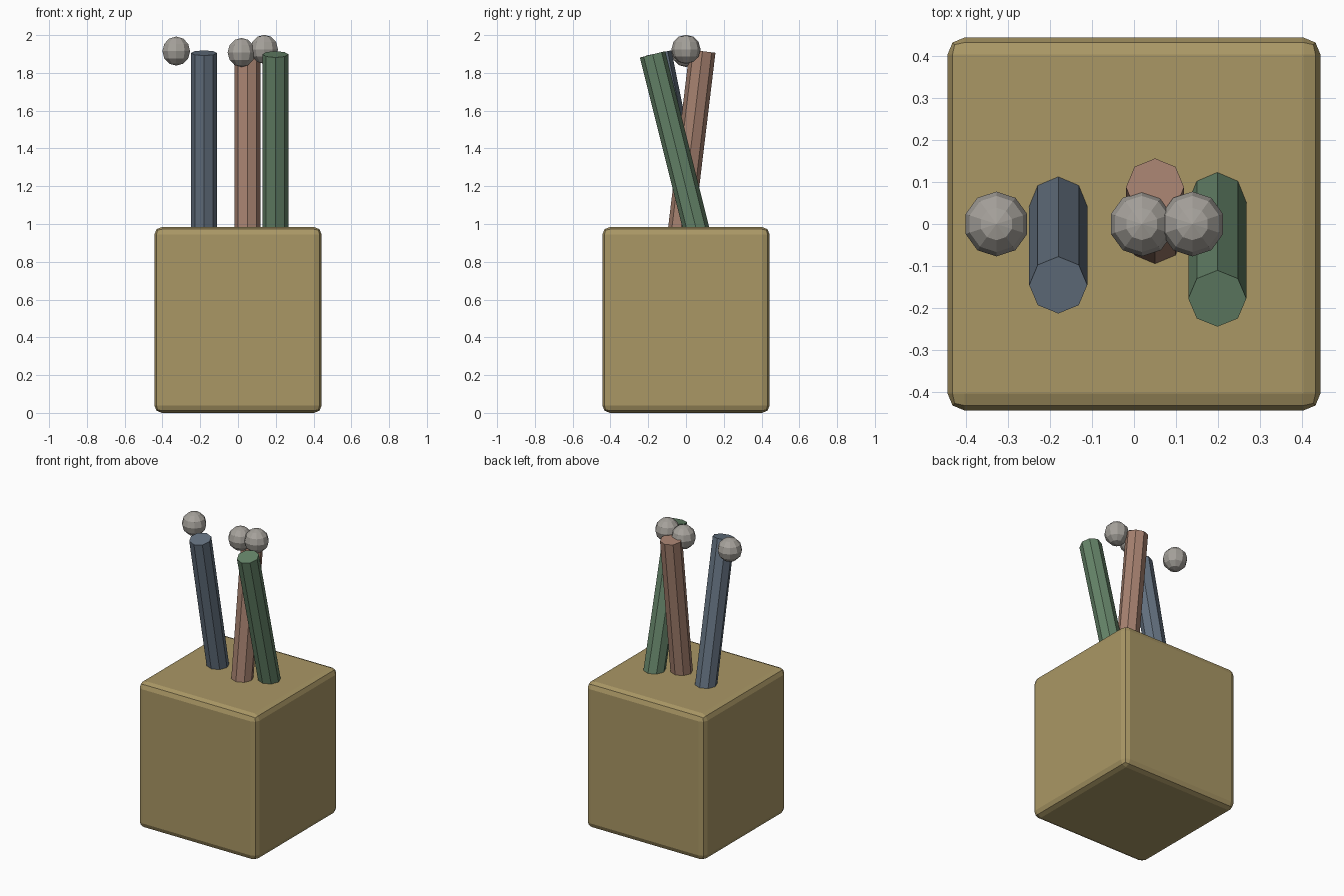
import bpy
from math import sin, cos

if "Cube" in bpy.data.objects:
    bpy.data.objects.remove(bpy.data.objects["Cube"])


def paint(obj, name, rgb):
    mat = bpy.data.materials.new(name)
    mat.diffuse_color = (*rgb, 1)
    mat.use_nodes = True
    mat.node_tree.nodes["Principled BSDF"].inputs["Base Color"].default_value = mat.diffuse_color
    obj.data.materials.append(mat)


# Box-shaped holder with rounded edges
HALF, HEIGHT = 0.443, 0.984
bpy.ops.mesh.primitive_cube_add(size=1, location=(0, 0, HEIGHT / 2))
box = bpy.context.object
box.name = "holder_box"
box.scale = (2 * HALF, 2 * HALF, HEIGHT)
bpy.ops.object.transform_apply(location=False, rotation=False, scale=True)
bevel = box.modifiers.new("rounded_edges", "BEVEL")
bevel.width = 0.04
bevel.segments = 2
paint(box, "tan", (0.40, 0.31, 0.13))

# Leaning octagonal sticks, each with a floating ball tip
PIVOT_Z, HALF_LENGTH, TIP_REACH = 1.19, 0.73, 0.74
sticks = [
    ("blue", -0.18, 0.20, (0.13, 0.17, 0.22)),
    ("pink", 0.05, -0.12, (0.38, 0.22, 0.16)),
    ("green", 0.198, 0.245, (0.13, 0.23, 0.14)),
]
for name, x, lean, rgb in sticks:
    bpy.ops.mesh.primitive_cylinder_add(
        vertices=8, radius=0.069, depth=2 * HALF_LENGTH,
        location=(x, 0, PIVOT_Z), rotation=(lean, 0, 0))
    stick = bpy.context.object
    stick.name = name + "_stick"
    paint(stick, name, rgb)

    # Ball offset sideways by the same lean
    bpy.ops.mesh.primitive_uv_sphere_add(
        segments=10, ring_count=6, radius=0.077,
        location=(x - TIP_REACH * sin(lean), 0, PIVOT_Z + TIP_REACH * cos(lean)))
    ball = bpy.context.object
    ball.name = name + "_ball"
    paint(ball, name + "_ball_grey", (0.38, 0.36, 0.33))
